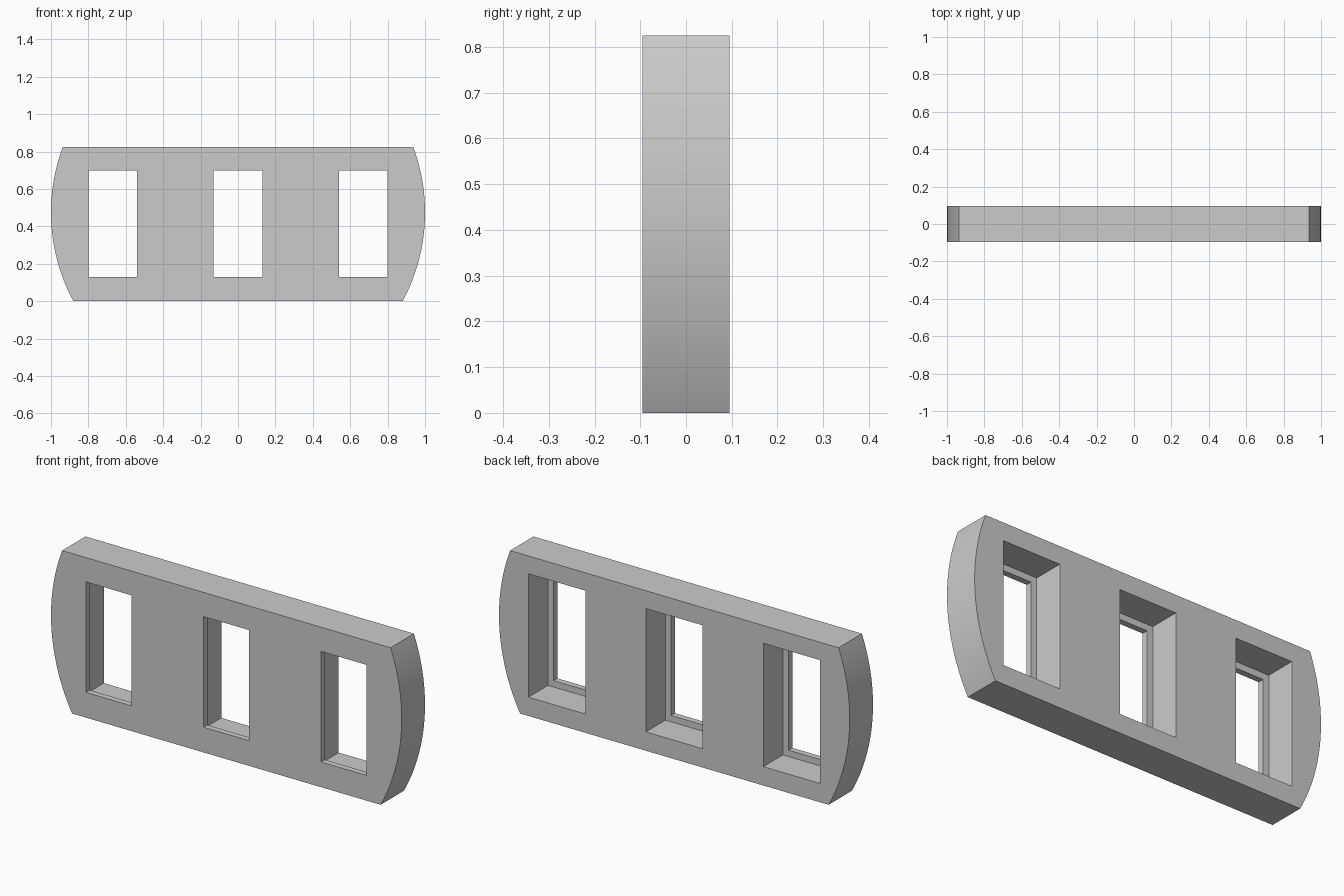
import bpy, bmesh, math

cube = bpy.data.objects.get("Cube")
if cube:
    bpy.data.objects.remove(cube, do_unlink=True)

HEIGHT, HALF_DEPTH = 0.825, 0.095
ARC_Z, ARC_STEPS = 0.475, 32     # unit circle that rounds both ends
LIP = 0.031                      # thickness of the front window lip

grey = bpy.data.materials.new("plain_grey")
grey.use_nodes = True
colour = (0.6, 0.6, 0.6, 1)
grey.diffuse_color = colour
grey.node_tree.nodes["Principled BSDF"].inputs["Base Color"].default_value = colour


def new_object(name, bm):
    bmesh.ops.recalc_face_normals(bm, faces=bm.faces)
    mesh = bpy.data.meshes.new(name)
    bm.to_mesh(mesh)
    bm.free()
    mesh.materials.append(grey)
    obj = bpy.data.objects.new(name, mesh)
    bpy.context.collection.objects.link(obj)
    return obj


def prism(name, outline, y0, y1):
    """Extrude an (x, z) outline from y0 to y1."""
    bm = bmesh.new()
    face = bm.faces.new([bm.verts.new((x, y0, z)) for x, z in outline])
    ext = bmesh.ops.extrude_face_region(bm, geom=[face])["geom"]
    verts = [v for v in ext if isinstance(v, bmesh.types.BMVert)]
    bmesh.ops.translate(bm, verts=verts, vec=(0, y1 - y0, 0))
    return new_object(name, bm)


def window_cutter(name, x, half_w, z0, z1, y0, y1):
    outline = [(x - half_w, z0), (x + half_w, z0), (x + half_w, z1), (x - half_w, z1)]
    return prism(name, outline, y0, y1)


# Plate: flat top and bottom, both ends rounded by one circle
low, high = math.asin(-ARC_Z), math.asin(HEIGHT - ARC_Z)
angles = [low + (high - low) * i / ARC_STEPS for i in range(ARC_STEPS + 1)]
right_end = [(math.cos(a), ARC_Z + math.sin(a)) for a in angles]
left_end = [(-x, z) for x, z in reversed(right_end)]
plate = prism("window_plate", right_end + left_end, -HALF_DEPTH, HALF_DEPTH)

# Three windows: narrow opening in front, wider recess behind it
cutters = []
for x in (-0.67, 0, 0.67):
    cutters.append(window_cutter("opening_cutter", x, 0.13, 0.13, 0.70, -0.2, 0.05))
    cutters.append(window_cutter("recess_cutter", x, 0.162, 0.097, 0.733,
                                 LIP - HALF_DEPTH, 0.2))

bpy.context.view_layer.objects.active = plate
for cutter in cutters:
    cutter.hide_render = True
    mod = plate.modifiers.new("window", "BOOLEAN")
    mod.operation, mod.solver, mod.object = "DIFFERENCE", "EXACT", cutter
    bpy.ops.object.modifier_apply(modifier=mod.name)
    bpy.data.objects.remove(cutter, do_unlink=True)

# Smooth the rounded ends, keep the edges sharp
bpy.ops.object.select_all(action="DESELECT")
plate.select_set(True)
bpy.ops.object.shade_smooth_by_angle(angle=math.radians(20))
